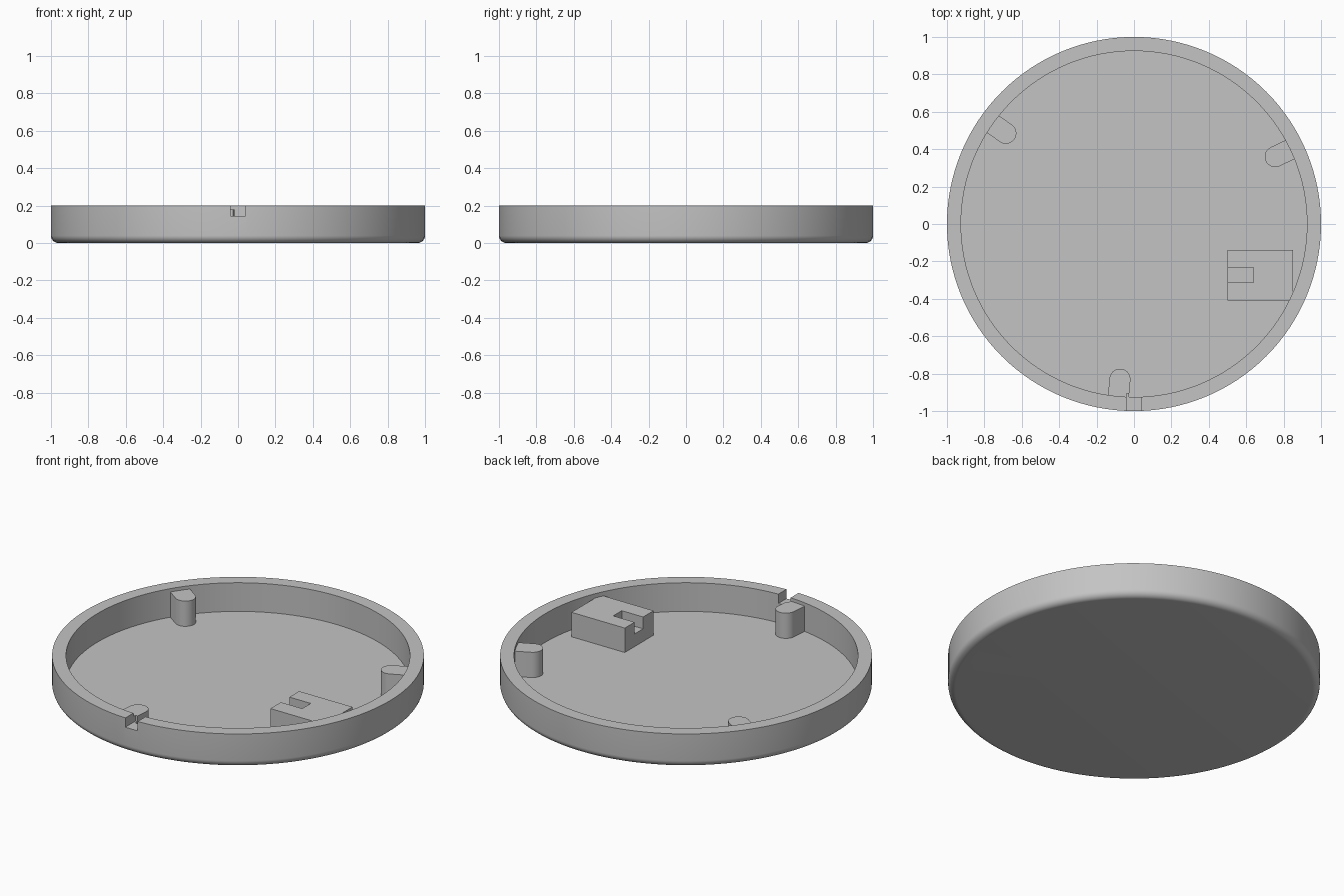
import bpy, bmesh, math
from mathutils import Matrix, Vector

if "Cube" in bpy.data.objects:
    bpy.data.objects.remove(bpy.data.objects["Cube"])

FLOOR, TOP, INNER = 0.03, 0.20, 0.925   # floor height, rim height, inner radius
BOSS_TOP, BLOCK_TOP = 0.18, 0.175

grey = bpy.data.materials.new("plain grey")
grey.diffuse_color = (0.55, 0.55, 0.55, 1)
grey.use_nodes = True
grey.node_tree.nodes["Principled BSDF"].inputs["Base Color"].default_value = grey.diffuse_color


def make(name, bm):
    bmesh.ops.recalc_face_normals(bm, faces=bm.faces[:])
    mesh = bpy.data.meshes.new(name)
    bm.to_mesh(mesh)
    bm.free()
    mesh.materials.append(grey)
    ob = bpy.data.objects.new(name, mesh)
    bpy.context.collection.objects.link(ob)
    return ob


def box(name, lo, hi):
    bm = bmesh.new()
    bmesh.ops.create_cube(bm, size=1)
    for v in bm.verts:
        v.co = Vector([(a + b) / 2 + c * (b - a) for a, b, c in zip(lo, hi, v.co)])
    return make(name, bm)


def cylinder(name, r, start, axis, length, sides=48):
    axis = Vector(axis).normalized()
    bm = bmesh.new()
    bmesh.ops.create_cone(bm, cap_ends=True, segments=sides, radius1=r, radius2=r, depth=length)
    turn = axis.to_track_quat('Z', 'Y').to_matrix().to_4x4()
    bm.transform(Matrix.Translation(Vector(start) + axis * length / 2) @ turn)
    return make(name, bm)


def lathe(name, profile, sides=128):
    bm = bmesh.new()
    vs = [bm.verts.new((r, 0, z)) for r, z in profile]
    es = [bm.edges.new(p) for p in zip(vs, vs[1:])]
    bmesh.ops.spin(bm, geom=vs + es, cent=(0, 0, 0), axis=(0, 0, 1),
                   angle=math.tau, steps=sides, use_duplicate=False)
    bmesh.ops.remove_doubles(bm, verts=bm.verts[:], dist=1e-4)
    return make(name, bm)


def boolean(ob, tool, operation='DIFFERENCE'):
    m = ob.modifiers.new("cut", 'BOOLEAN')
    m.operation, m.object, m.solver = operation, tool, 'EXACT'
    bpy.context.view_layer.objects.active = ob
    bpy.ops.object.modifier_apply(modifier=m.name)


def boss(name, x, y, r=0.056):
    # Round-nosed post whose straight sides run out to the wall
    bm = bmesh.new()
    pts = [(r * math.cos(a), r * math.sin(a)) for a in
           [math.pi / 2 + math.pi * i / 20 for i in range(21)]]
    pts += [(0.2, -r), (0.2, r)]
    face = bm.faces.new([bm.verts.new((u, v, FLOOR - 0.004)) for u, v in pts])
    up = bmesh.ops.extrude_face_region(bm, geom=[face])["geom"]
    bmesh.ops.translate(bm, vec=(0, 0, BOSS_TOP - FLOOR + 0.004),
                        verts=[g for g in up if isinstance(g, bmesh.types.BMVert)])
    bm.transform(Matrix.Translation((x, y, 0)) @ Matrix.Rotation(math.atan2(y, x), 4, 'Z'))
    return make(name, bm)


# Round tray with a rounded lower edge
R = 0.04
curve = [(1 - R + R * math.sin(a), R - R * math.cos(a)) for a in
         [math.pi / 2 * i / 8 for i in range(9)]]
tray = lathe("tray", [(0, 0)] + curve + [(1, TOP), (INNER, TOP), (INNER, FLOOR), (0, FLOOR)])

# Helpers: tray interior, rim notch, slanted cable hole and cable slot
interior = cylinder("interior_helper", INNER + 0.004, (0, 0, 0), (0, 0, 1), 0.5, 128)
notch = box("notch_cutter", (-0.04, -1.1, 0.145), (0.04, -0.905, 0.3))
lean = Vector((-0.5, 0, 0.866))
start = Vector((0.725, -0.272, 0)) - lean * 0.1
cable_hole = cylinder("cable_hole_cutter", 0.074, start, lean, 0.302)
slot = box("slot_cutter", (0.4, -0.312, 0.105), (0.64, -0.232, 0.3))
helpers = [interior, notch, cable_hole, slot]

boolean(tray, notch)
boolean(tray, cable_hole)

# Cable block beside the wall
block = box("cable_block", (0.5, -0.41, FLOOR - 0.004), (0.85, -0.14, BLOCK_TOP))
boolean(block, interior, 'INTERSECT')
boolean(block, slot)
boolean(block, cable_hole)

# Three screw bosses with blind holes
parts = [tray, block]
for name, x, y in (("left_screw_boss", -0.685, 0.485),
                   ("right_screw_boss", 0.755, 0.36),
                   ("front_screw_boss", -0.075, -0.83)):
    post = boss(name, x, y)
    boolean(post, interior, 'INTERSECT')
    hole = cylinder("screw_hole_cutter", 0.027, (x, y, 0.05), (0, 0, 1), 0.3, 32)
    boolean(post, hole)
    if name.startswith("front"):
        boolean(post, notch)
    helpers.append(hole)
    parts.append(post)

for h in helpers:
    bpy.data.objects.remove(h, do_unlink=True)

# Smooth round walls, sharp corners
for ob in parts:
    bpy.ops.object.select_all(action='DESELECT')
    ob.select_set(True)
    bpy.context.view_layer.objects.active = ob
    bpy.ops.object.shade_smooth_by_angle(angle=math.radians(30))
